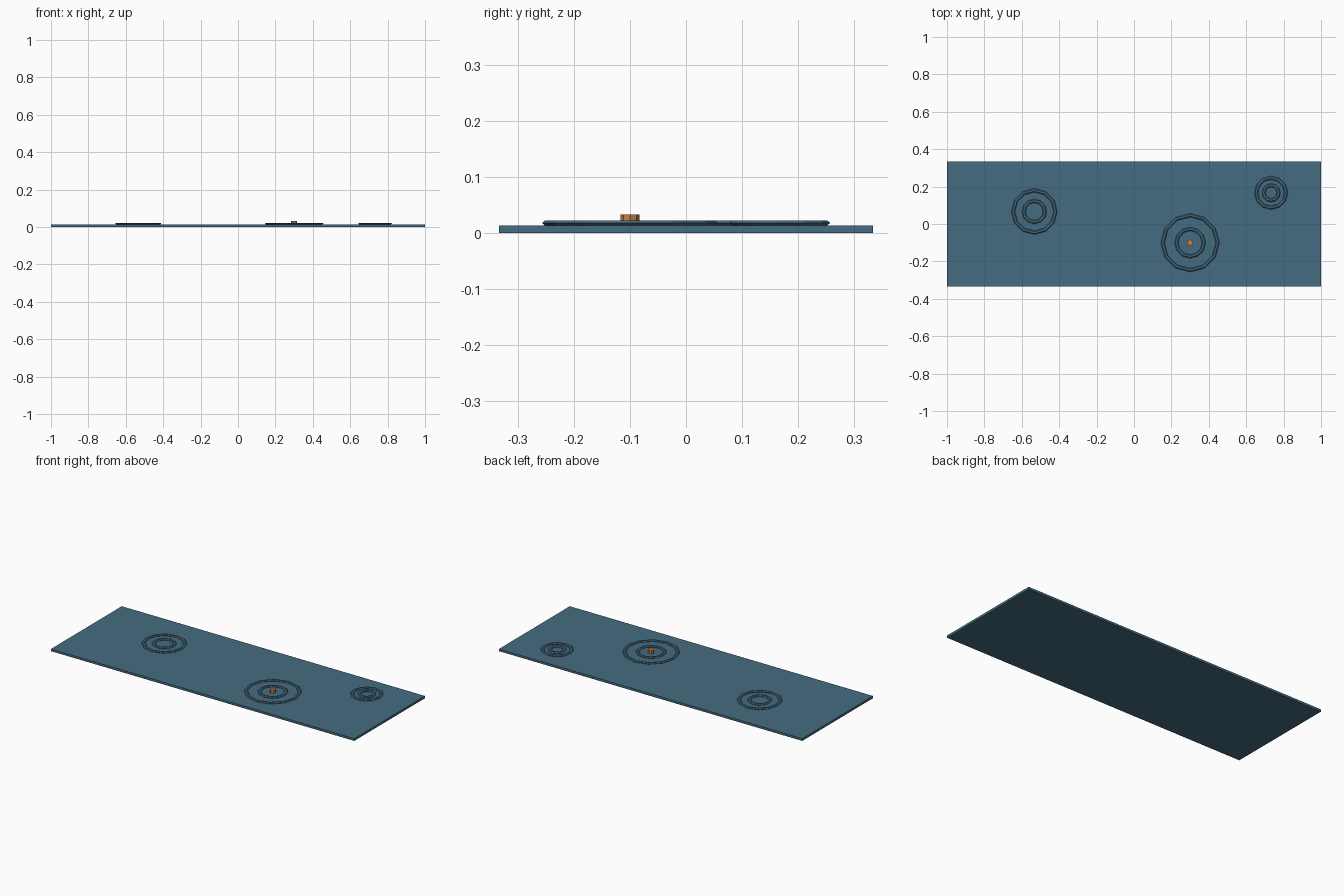
import bpy
import bmesh
from math import cos, sin, tau

if "Cube" in bpy.data.objects:
    bpy.data.objects.remove(bpy.data.objects["Cube"])


def material(name, rgb):
    m = bpy.data.materials.new(name)
    m.diffuse_color = (*rgb, 1)
    m.use_nodes = True
    m.node_tree.nodes["Principled BSDF"].inputs["Base Color"].default_value = m.diffuse_color
    return m


WATER = material("water_blue", (0.06, 0.15, 0.22))
ORANGE = material("float_orange", (0.58, 0.21, 0.05))


def ripple_ring(name, x, y, radius, sides=12, section=6):
    """Low-poly flattened torus with a six-sided cross-section."""
    bm = bmesh.new()
    half_w, half_h, z = 0.01, 0.005, 0.0179
    loops = []
    for i in range(sides):
        a = tau * i / sides
        loop = []
        for j in range(section):
            b = tau * j / section
            r = radius + half_w * cos(b)
            loop.append(bm.verts.new((r * cos(a), r * sin(a), half_h * sin(b))))
        loops.append(loop)
    for i in range(sides):
        p, q = loops[i], loops[(i + 1) % sides]
        for j in range(section):
            k = (j + 1) % section
            bm.faces.new((p[j], q[j], q[k], p[k]))
    mesh = bpy.data.meshes.new(name)
    bm.to_mesh(mesh)
    bm.free()
    mesh.materials.append(WATER)
    ob = bpy.data.objects.new(name, mesh)
    ob.location = (x, y, z)
    bpy.context.collection.objects.link(ob)


# Thin water slab
slab_h = 0.0133
bpy.ops.mesh.primitive_cube_add(size=1, location=(0, 0, slab_h / 2))
slab = bpy.context.object
slab.name = "water_slab"
slab.scale = (2, 2 / 3, slab_h)
slab.data.materials.append(WATER)

# Three ripples, each an outer ring and a half-size inner ring
ripples = [(-0.533, 0.067, 0.1133), (0.3, -0.1, 0.1467), (0.733, 0.167, 0.08)]
for n, (x, y, r) in enumerate(ripples, 1):
    ripple_ring(f"ripple_{n}_outer", x, y, r)
    ripple_ring(f"ripple_{n}_inner", x, y, r / 2)

# Small orange float in the middle of the largest ripple
top = 0.0328
bpy.ops.mesh.primitive_cylinder_add(vertices=8, radius=0.0167, depth=top - slab_h,
                                    location=(0.3, -0.1, (top + slab_h) / 2))
peg = bpy.context.object
peg.name = "float_peg"
peg.data.materials.append(ORANGE)
